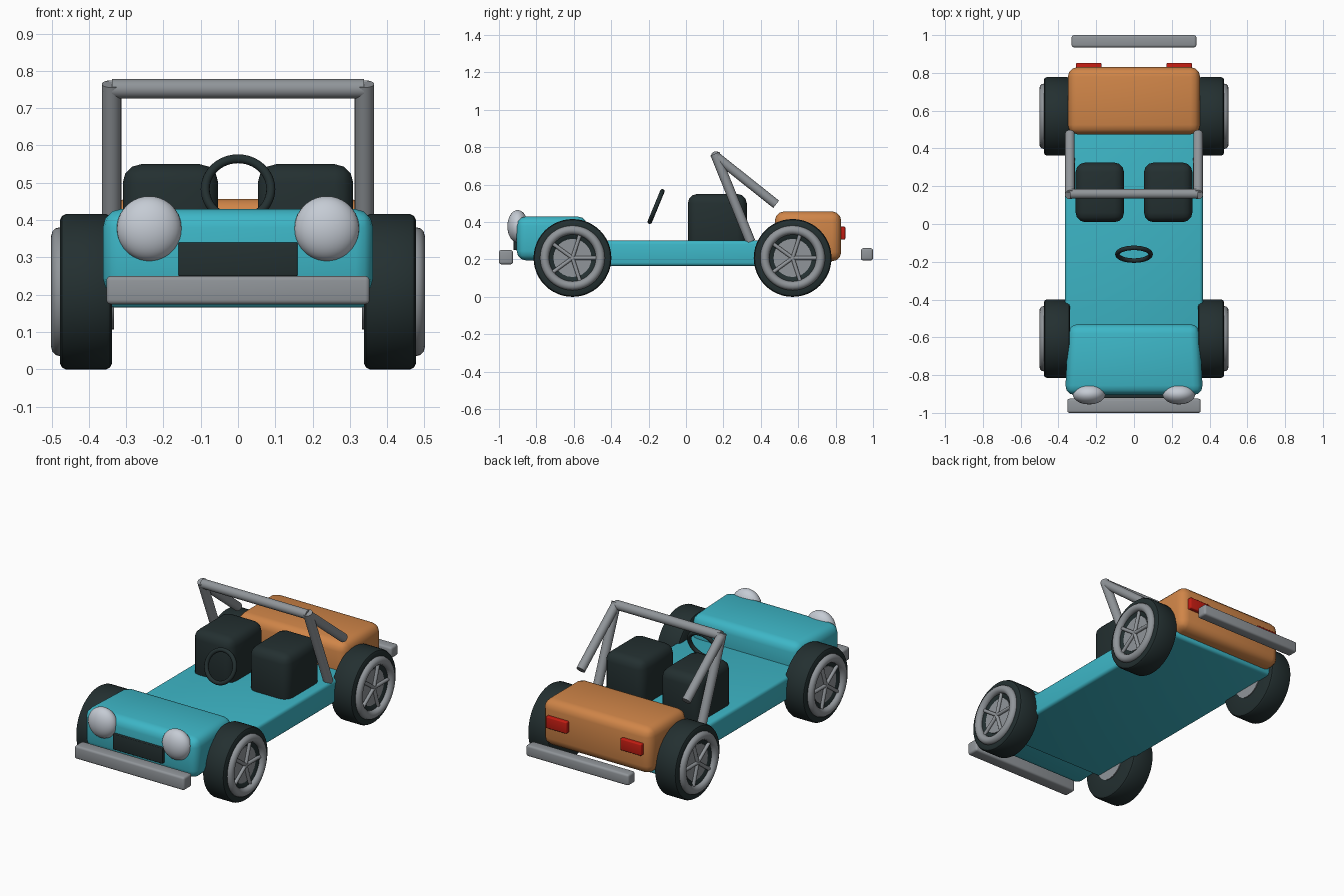
import bpy, bmesh, math
from mathutils import Vector, Matrix

if "Cube" in bpy.data.objects:
    bpy.data.objects.remove(bpy.data.objects["Cube"])


def material(name, rgb):
    m = bpy.data.materials.new(name)
    m.diffuse_color = (*rgb, 1)
    m.use_nodes = True
    m.node_tree.nodes["Principled BSDF"].inputs["Base Color"].default_value = m.diffuse_color
    return m


TEAL = material("teal paint", (0.047, 0.47, 0.57))
ORANGE = material("orange paint", (0.63, 0.235, 0.065))
DARK = material("dark rubber", (0.017, 0.029, 0.030))
GREY = material("grey metal", (0.28, 0.30, 0.32))
SILVER = material("pale lamp glass", (0.56, 0.60, 0.66))
RED = material("red lamp", (0.55, 0.012, 0.006))


def finish(bm, name, mat, angle=35):
    bmesh.ops.recalc_face_normals(bm, faces=bm.faces)
    me = bpy.data.meshes.new(name)
    bm.to_mesh(me)
    bm.free()
    me.materials.append(mat)
    ob = bpy.data.objects.new(name, me)
    bpy.context.collection.objects.link(ob)
    bpy.ops.object.select_all(action='DESELECT')
    ob.select_set(True)
    bpy.context.view_layer.objects.active = ob
    bpy.ops.object.shade_smooth_by_angle(angle=math.radians(angle))
    return ob


def box(name, mat, x, y, z, bevel=0.0, taper=None):
    """Rounded box from (min, max) ranges; taper narrows the back end."""
    bm = bmesh.new()
    bmesh.ops.create_cube(bm, size=1)
    for v in bm.verts:
        back = v.co.y > 0
        v.co = Vector([r[0] + (c + 0.5) * (r[1] - r[0]) for c, r in zip(v.co, (x, y, z))])
        if taper and back:
            v.co.x *= taper
    if bevel:
        bmesh.ops.bevel(bm, geom=bm.edges[:], offset=bevel, segments=3,
                        profile=0.5, affect='EDGES', clamp_overlap=True)
    return finish(bm, name, mat)


def rod(name, mat, a, b, r):
    """Straight tube between two points."""
    a, b = Vector(a), Vector(b)
    bm = bmesh.new()
    rot = (b - a).to_track_quat('Z', 'Y').to_matrix().to_4x4()
    bmesh.ops.create_cone(bm, cap_ends=True, segments=24, radius1=r, radius2=r,
                          depth=(b - a).length, matrix=Matrix.Translation((a + b) / 2) @ rot)
    return finish(bm, name, mat)


def lathe(name, mat, profile, matrix, steps=48):
    """Spin a closed (axis, radius) profile round the local x axis."""
    bm = bmesh.new()
    rings = []
    for i in range(steps):
        t = 2 * math.pi * i / steps
        rings.append([bm.verts.new(matrix @ Vector((h, r * math.cos(t), r * math.sin(t))))
                      for h, r in profile])
    n = len(profile)
    for i in range(steps):
        p, q = rings[i], rings[(i + 1) % steps]
        for j in range(n):
            k = (j + 1) % n
            bm.faces.new((p[j], p[k], q[k], q[j]))
    return finish(bm, name, mat)


def circle(h, r, minor, n=12):
    return [(h + minor * math.cos(2 * math.pi * i / n), r + minor * math.sin(2 * math.pi * i / n))
            for i in range(n)]


# Body shell
box("floor_pan", TEAL, (-0.365, 0.365), (-0.71, 0.75), (0.165, 0.30), 0.018)
box("hood", TEAL, (-0.365, 0.365), (-0.905, -0.53), (0.195, 0.43), 0.05, 0.95)
box("rear_trunk", ORANGE, (-0.35, 0.35), (0.475, 0.83), (0.19, 0.457), 0.05)
box("grille", DARK, (-0.16, 0.16), (-0.922, -0.87), (0.25, 0.34), 0.004)
box("front_bumper", GREY, (-0.353, 0.353), (-1.0, -0.925), (0.174, 0.25), 0.012)
box("rear_bumper", GREY, (-0.33, 0.33), (0.935, 1.0), (0.195, 0.26), 0.012)

# Steering wheel
lean = math.atan2(0.07, 0.17)
lathe("steering_wheel", DARK, circle(0, 0.088, 0.012),
      Matrix.Translation((0, -0.16, 0.483)) @ Matrix.Rotation(-lean, 4, 'X')
      @ Matrix.Rotation(math.pi / 2, 4, 'Z'))

# Roll cage top
rod("roll_bar_top", GREY, (-0.338, 0.16, 0.752), (0.338, 0.16, 0.752), 0.026)

for s, side in ((-1, "left"), (1, "right")):
    def span(a, b):
        return tuple(sorted((s * a, s * b)))

    # Seat, lamps and roll cage legs
    box("seat_" + side, DARK, span(0.053, 0.309), (0.01, 0.325), (0.25, 0.55), 0.05)
    box("tail_light_" + side, RED, span(0.172, 0.307), (0.80, 0.852), (0.307, 0.375), 0.006)
    bm = bmesh.new()
    bmesh.ops.create_uvsphere(bm, u_segments=32, v_segments=20, radius=1,
                              matrix=Matrix.Translation((s * 0.238, -0.90, 0.377))
                              @ Matrix.Diagonal((0.087, 0.055, 0.087, 1)))
    finish(bm, "headlight_" + side, SILVER)
    x = s * 0.339
    rod("roll_bar_upright_" + side, GREY, (x, 0.155, 0.765), (x, 0.345, 0.295), 0.026)
    rod("roll_bar_strut_" + side, GREY, (x, 0.155, 0.755), (x, 0.482, 0.495), 0.025)

    # Wheels, modelled along x and mirrored by side
    for y, end in ((-0.607, "front"), (0.57, "rear")):
        tag = end + "_" + side
        place = Matrix.Translation((0, y, 0.208)) @ Matrix.Diagonal((s, 1, 1, 1))
        tire = [(0.338, 0.10), (0.338, 0.193), (0.343, 0.203), (0.353, 0.208),
                (0.462, 0.208), (0.472, 0.203), (0.477, 0.193), (0.477, 0.13), (0.462, 0.10)]
        lathe("tire_" + tag, DARK, tire, place)
        lathe("rim_" + tag, GREY, circle(0.477, 0.149, 0.024), place)
        rod("hub_" + tag, GREY, place @ Vector((0.333, 0, 0)), place @ Vector((0.468, 0, 0)), 0.102)
        for i in range(5):
            t = 2 * math.pi * i / 5
            tip = Vector((0.474, 0.135 * math.cos(t), 0.135 * math.sin(t)))
            rod("spoke_%s_%d" % (tag, i + 1), GREY, place @ Vector((0.474, 0, 0)), place @ tip, 0.010)
